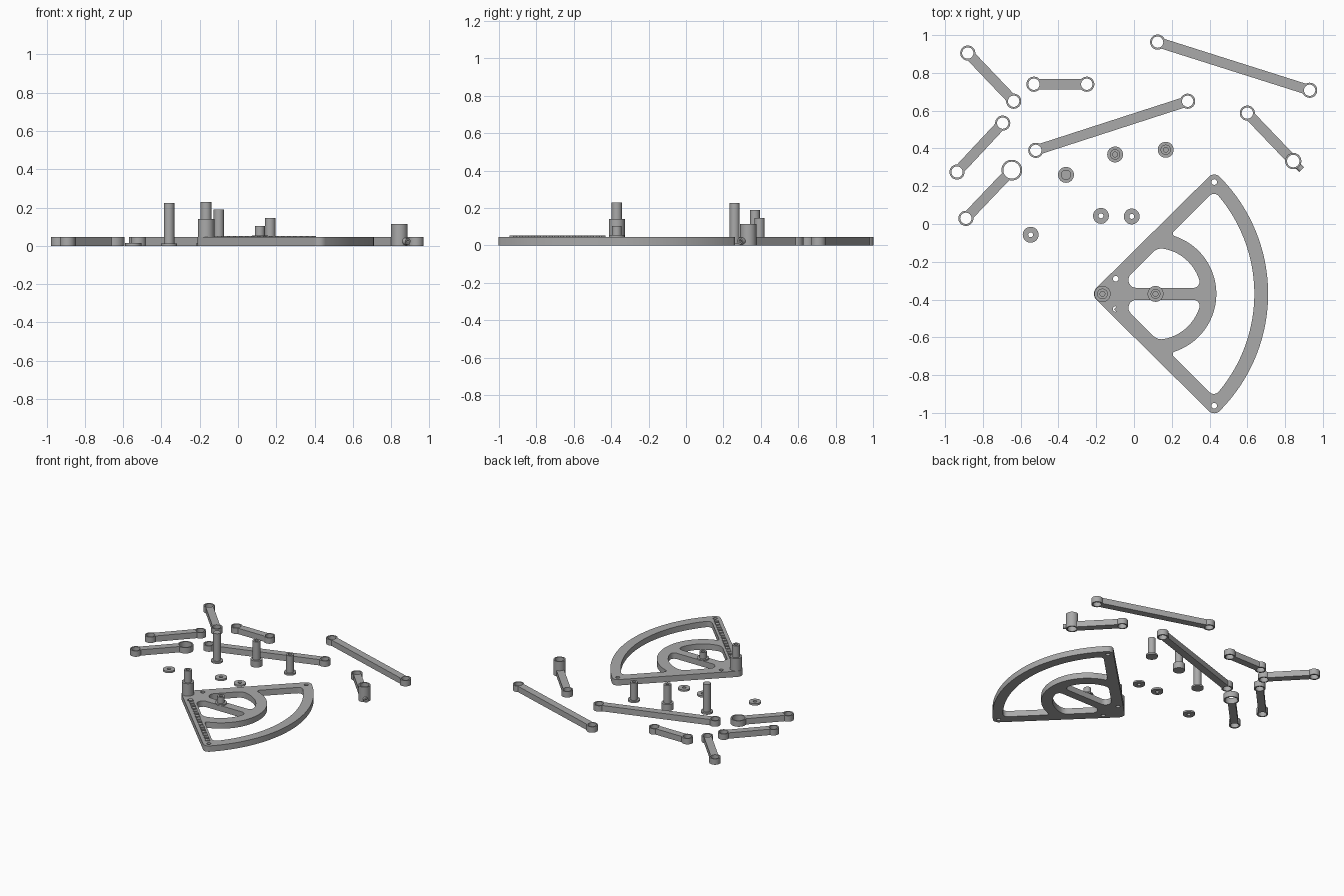
import bpy, bmesh, math
from mathutils import Vector

if "Cube" in bpy.data.objects:
    bpy.data.objects.remove(bpy.data.objects["Cube"])

T = 0.045                          # sheet thickness
AX, AY = -0.167, -0.37             # apex pivot of the sector plate

mat = bpy.data.materials.new("plain_grey")
mat.diffuse_color = (0.4, 0.4, 0.4, 1)
mat.use_nodes = True
mat.node_tree.nodes["Principled BSDF"].inputs["Base Color"].default_value = mat.diffuse_color


def finish(ob):
    """Merge, recalculate normals, shade and colour."""
    bm = bmesh.new()
    bm.from_mesh(ob.data)
    bmesh.ops.remove_doubles(bm, verts=bm.verts, dist=1e-5)
    bmesh.ops.recalc_face_normals(bm, faces=bm.faces)
    bm.to_mesh(ob.data)
    bm.free()
    ob.data.materials.clear()
    ob.data.materials.append(mat)
    bpy.ops.object.select_all(action='DESELECT')
    ob.select_set(True)
    bpy.context.view_layer.objects.active = ob
    bpy.ops.object.shade_smooth_by_angle(angle=math.radians(35))


def arc(cx, cy, r, a0, a1, n=24):
    return [Vector((cx + r * math.cos(a0 + (a1 - a0) * i / n),
                    cy + r * math.sin(a0 + (a1 - a0) * i / n))) for i in range(n + 1)]


def circle(cx, cy, r, n=32):
    return arc(cx, cy, r, 0, math.tau, n)[:-1]


def sheet(name, loops, z0, z1, loc=(0, 0)):
    """Extrude an outline with holes between two heights."""
    cu = bpy.data.curves.new(name, 'CURVE')
    cu.dimensions, cu.fill_mode, cu.extrude = '2D', 'BOTH', (z1 - z0) / 2
    for loop in loops:
        pts = [p for i, p in enumerate(loop) if (p - loop[i - 1]).length > 1e-5]
        sp = cu.splines.new('POLY')
        sp.points.add(len(pts) - 1)
        for q, p in zip(sp.points, pts):
            q.co = (p.x, p.y, 0, 1)
        sp.use_cyclic_u = True
    ob = bpy.data.objects.new(name, cu)
    bpy.context.collection.objects.link(ob)
    ob.location = (loc[0], loc[1], (z0 + z1) / 2)
    bpy.ops.object.select_all(action='DESELECT')
    ob.select_set(True)
    bpy.context.view_layer.objects.active = ob
    bpy.ops.object.convert(target='MESH')
    finish(bpy.context.view_layer.objects.active)


def lathe(name, profile, x, y, z=0, n=32):
    """Revolve a (radius, height) profile; radius 0 closes on the axis."""
    bm = bmesh.new()
    vs = [bm.verts.new((r, 0, h)) for r, h in profile]
    es = [bm.edges.new(p) for p in zip(vs, vs[1:])]
    bmesh.ops.spin(bm, geom=vs + es, cent=(0, 0, 0), axis=(0, 0, 1),
                   angle=math.tau, steps=n, use_merge=True)
    me = bpy.data.meshes.new(name)
    bm.to_mesh(me)
    bm.free()
    ob = bpy.data.objects.new(name, me)
    bpy.context.collection.objects.link(ob)
    ob.location = (x, y, z)
    finish(ob)
    return ob


def trim(pts, d):
    """Drop length d from the start of a polyline."""
    pts = list(pts)
    while len(pts) > 2 and (pts[1] - pts[0]).length <= d:
        d -= (pts[1] - pts[0]).length
        pts.pop(0)
    pts[0] = pts[0] + (pts[1] - pts[0]).normalized() * d
    return pts


def rounded(segs, cuts):
    """Join segments into a loop; cuts[i] rounds the start corner of segs[i]."""
    n = len(segs)
    cut = [trim(trim(s, cuts[i])[::-1], cuts[(i + 1) % n])[::-1] for i, s in enumerate(segs)]
    loop = []
    for i in range(n):
        a, c, b = cut[i - 1][-1], segs[i][0], cut[i][0]
        w = (a - b).length / ((a - c).length + (b - c).length)
        for k in range(9):
            t = k / 8
            u, v, q = (1 - t) ** 2, 2 * w * t * (1 - t), t * t
            loop.append((a * u + c * v + b * q) / (u + v + q))
        loop += cut[i][1:-1]
    return loop


def mirror_y(loop):
    return [Vector((p.x, -p.y)) for p in loop]


# Sector plate, drawn around its apex
q = math.pi / 4
K, RC, CX = 0.592, 0.04, 0.281
outline = (arc(K, K, RC, q, 3 * q, 12) + arc(0, 0, 0.045, 3 * q, 5 * q, 12)
           + arc(K, -K, RC, 5 * q, 7 * q, 12) + arc(0, 0, 0.877, -q, q, 48))

# Half-round windows either side of the centre bar
p0, p1, p2 = Vector((0.0787, 0.032)), Vector((0.522, 0.032)), Vector((0.2896, 0.2429))
a1 = math.atan2(p1.y, p1.x - CX)
a2 = math.atan2(p2.y, p2.x - CX)
window = rounded([[p0, p1], arc(CX, 0, 0.243, a1, a2), [p2, p0]], [0.1, 0.04, 0.03])

# Crescent window between the inner ring and the outer rim
r1 = Vector((0.359, 0.3124))
ang = q - math.asin(0.033 / 0.804)
r2 = Vector((0.804 * math.cos(ang), 0.804 * math.sin(ang)))
b = math.atan2(r1.y, r1.x - CX)
r3, r4 = mirror_y([r2, r1])
crescent = rounded([[r1, r2], arc(0, 0, 0.804, ang, -ang, 48), [r3, r4],
                    arc(CX, 0, 0.322, -b, b, 40)], [0.025, 0.035, 0.035, 0.025])
holes = [circle(x, s * y, 0.015, 16) for x, y in ((0.07, 0.08), (K, K)) for s in (1, -1)]
sheet("sector_plate", [outline, window, mirror_y(window), crescent] + holes, 0, T, (AX, AY))

# Row of plain raised pads along the front arm
for i in range(16):
    t = 0.115 + i * 0.0445
    d, n = Vector((1, -1)).normalized(), Vector((1, 1)).normalized()
    c = d * t
    pad = [c + d * u * 0.014 + n * v * 0.015 for u, v in ((-1, -1), (1, -1), (1, 1), (-1, 1))]
    sheet("raised_pad", [pad], T, T + 0.007, (AX, AY))


# Flat links with an eye at each end
def link(name, a, c, ra=0.04, rb=0.04, ha=0.03, hb=0.03, w=0.027):
    a, c = Vector(a), Vector(c)
    th = math.atan2(c.y - a.y, c.x - a.x)
    ka, kb = math.asin(w / ra), math.asin(w / rb)
    loop = (arc(a.x, a.y, ra, th + ka, th + math.tau - ka, 30)
            + arc(c.x, c.y, rb, th - math.pi + kb, th + math.pi - kb, 30))
    sheet(name, [loop, circle(a.x, a.y, ha), circle(c.x, c.y, hb)], 0, T)


link("short_link_1", (-0.88, 0.905), (-0.637, 0.65))
link("short_link_2", (-0.53, 0.74), (-0.25, 0.74))
link("short_link_3", (-0.695, 0.534), (-0.937, 0.275))
link("long_link_1", (0.125, 0.963), (0.93, 0.708))
link("long_link_2", (-0.52, 0.39), (0.284, 0.65))
link("wide_eye_link", (-0.647, 0.285), (-0.89, 0.03), ra=0.055, ha=0.045)
link("collar_link", (0.6, 0.587), (0.843, 0.333), rb=0.043, hb=0.033)

# Tall collar and its side clamp boss
sheet("collar", [circle(0.843, 0.333, 0.043), circle(0.843, 0.333, 0.033)], T, 0.115)
boss = lathe("clamp_boss", [(0.008, 0), (0.018, 0), (0.018, 0.024), (0.008, 0.024), (0.008, 0)],
             0.843 + 0.028, 0.333 - 0.028, 0.023, 16)
boss.rotation_euler = (math.pi / 2, 0, q)

# Washers
for x, y in ((-0.175, 0.043), (-0.012, 0.04), (-0.547, -0.057)):
    lathe("washer", [(0.013, 0), (0.042, 0), (0.042, 0.014), (0.013, 0.014), (0.013, 0)], x, y)


# Stepped pins: wide base, slimmer shaft, optional blind hole on top
def pin(name, x, y, z, base_r, base_h, r, h, hole=0.013):
    prof = [(0, 0), (base_r, 0), (base_r, base_h), (r, base_h), (r, h)]
    prof += [(hole, h), (hole, h - 0.05), (0, h - 0.05)] if hole else [(0, h)]
    lathe(name, prof, x, y, z)


pin("tall_pin", -0.36, 0.26, 0, 0.042, 0.013, 0.027, 0.225, 0)
pin("shouldered_pin", -0.10, 0.368, 0, 0.042, 0.05, 0.027, 0.19)
pin("short_pin", 0.168, 0.393, 0, 0.042, 0.013, 0.027, 0.145)
pin("apex_post", AX, AY, T, 0.043, 0.095, 0.028, 0.185)
pin("centre_pin", 0.114, AY, T, 0.042, 0.01, 0.026, 0.058)
